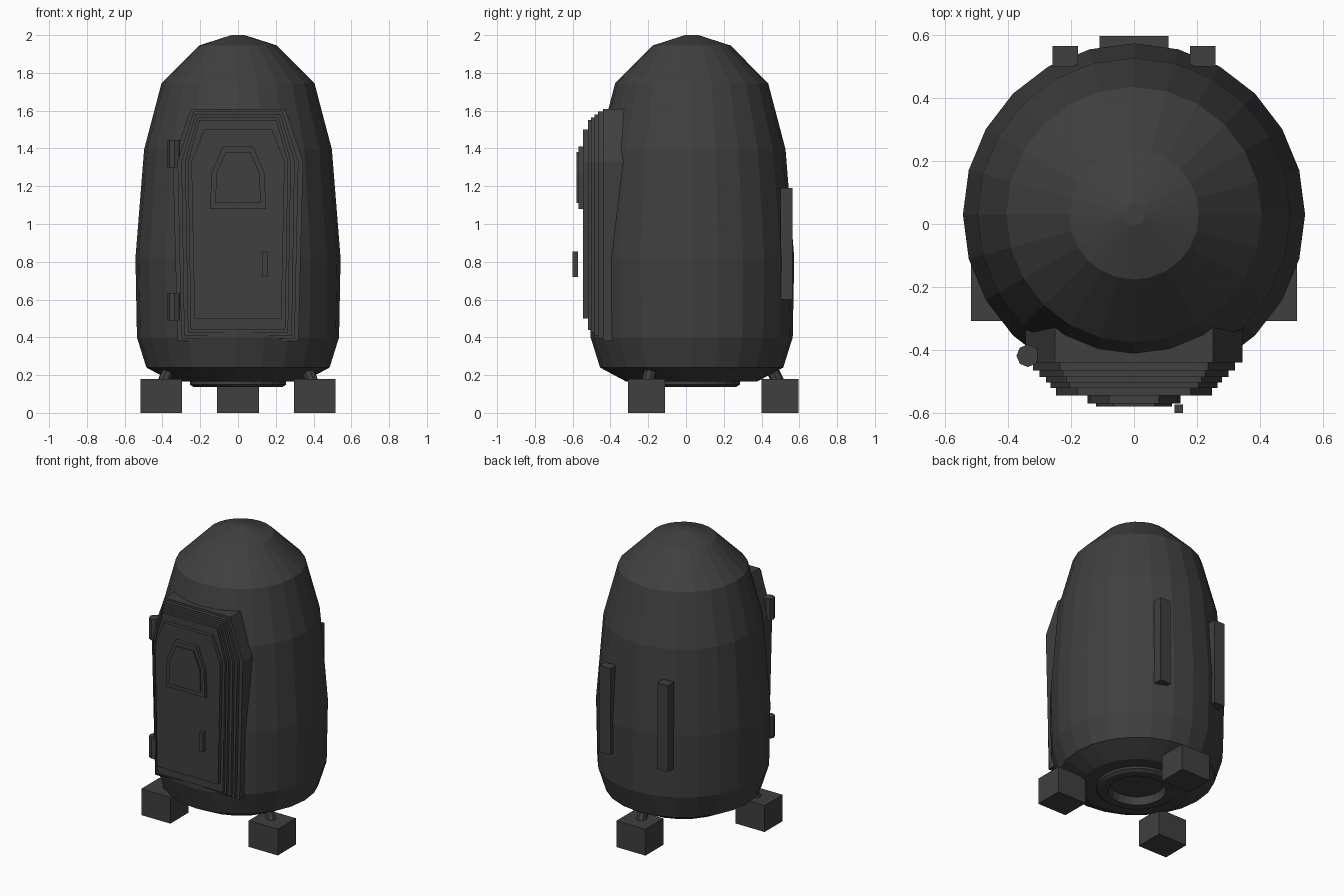
import bpy, bmesh, math
from mathutils import Vector

if "Cube" in bpy.data.objects:
    bpy.data.objects.remove(bpy.data.objects["Cube"])

grey = bpy.data.materials.new("dark_grey")
grey.diffuse_color = (0.05, 0.05, 0.05, 1)
grey.use_nodes = True
grey.node_tree.nodes["Principled BSDF"].inputs["Base Color"].default_value = grey.diffuse_color


def finish(name, bm):
    bmesh.ops.recalc_face_normals(bm, faces=bm.faces)
    me = bpy.data.meshes.new(name)
    bm.to_mesh(me)
    bm.free()
    me.materials.append(grey)
    ob = bpy.data.objects.new(name, me)
    bpy.context.collection.objects.link(ob)
    return ob


def lathe(name, profile, cy, n):
    bm = bmesh.new()
    rings = []
    for r, z in profile:
        rings.append([bm.verts.new((r * math.cos(2 * math.pi * i / n),
                                    cy + r * math.sin(2 * math.pi * i / n), z))
                      for i in range(n)])
    for a, b in zip(rings, rings[1:]):
        for i in range(n):
            j = (i + 1) % n
            bm.faces.new((a[i], a[j], b[j], b[i]))
    bm.faces.new(rings[0])
    bm.faces.new(rings[-1])
    return finish(name, bm)


def box(name, x0, x1, y0, y1, z0, z1):
    bm = bmesh.new()
    bmesh.ops.create_cube(bm, size=1)
    for v in bm.verts:
        v.co = ((x0 + x1) / 2 + v.co.x * (x1 - x0),
                (y0 + y1) / 2 + v.co.y * (y1 - y0),
                (z0 + z1) / 2 + v.co.z * (z1 - z0))
    return finish(name, bm)


def plate(name, half, y_front, y_back):
    """Mirror a half outline (x, z) and extrude it along y."""
    pts = half + [(-x, z) for x, z in reversed(half)]
    bm = bmesh.new()
    f = [bm.verts.new((x, y_front, z)) for x, z in pts]
    b = [bm.verts.new((x, y_back, z)) for x, z in pts]
    bm.faces.new(f)
    bm.faces.new(b)
    for i in range(len(pts)):
        j = (i + 1) % len(pts)
        bm.faces.new((f[i], f[j], b[j], b[i]))
    return finish(name, bm)


def rod(name, p, q, r, n):
    p, q = Vector(p), Vector(q)
    bm = bmesh.new()
    bmesh.ops.create_cone(bm, cap_ends=True, segments=n, radius1=r, radius2=r,
                          depth=(q - p).length)
    rot = (q - p).to_track_quat('Z', 'Y')
    for v in bm.verts:
        v.co = rot @ v.co + (p + q) / 2
    return finish(name, bm)


# Capsule body with nozzle ring underneath
CY = 0.03
lathe("body", [(.17, .19), (.18, .137), (.235, .137), (.255, .15), (.255, .165),
               (.345, .165), (.485, .24), (.535, .40), (.543, .82), (.497, 1.395),
               (.405, 1.745), (.206, 1.945), (.035, 2.0)], CY, 24)

# Stepped door frame and door: top, widest, bottom half widths, z range, front y
layers = [(.25, .345, .32, .38, 1.61, -.44),
          (.235, .32, .30, .395, 1.595, -.465),
          (.225, .30, .285, .41, 1.58, -.485),
          (.215, .28, .265, .425, 1.565, -.503),
          (.205, .265, .25, .44, 1.55, -.52),
          (.18, .247, .23, .50, 1.50, -.545)]
for i, (t, w, b, z0, z1, y) in enumerate(layers):
    name = "door" if i == 5 else f"door_frame_{i + 1}"
    plate(name, [(b, z0), (w, 1.33), (t, z1)], y, -.25)

# Window and handle
plate("window_frame", [(.148, 1.08), (.14, 1.27), (.08, 1.41)], -.57, -.53)
plate("window_pane", [(.12, 1.11), (.115, 1.27), (.065, 1.38)], -.579, -.56)
box("door_handle", .128, .155, -.60, -.573, .72, .855)

# Hinges
for i, z in enumerate((.49, 1.30)):
    rod(f"hinge_{i + 1}", (-.337, -.418, z), (-.337, -.418, z + .145), .036, 8)

# Back rails
for s in (-1, 1):
    x = s * .218
    box("back_rail", x - .04, x + .04, .50, .565, .60, 1.19)

# Three feet with leaning struts
for i, (x, y) in enumerate(((-.407, -.21), (.407, -.21), (0, .498))):
    box(f"foot_{i + 1}", x - .11, x + .11, y - .098, y + .098, 0, .18)
    d = Vector((x, y - CY, 0)).normalized()
    c = Vector((0, CY, 0))
    rod(f"strut_{i + 1}", c + d * .47 + Vector((0, 0, .14)),
        c + d * .39 + Vector((0, 0, .30)), .033, 8)
